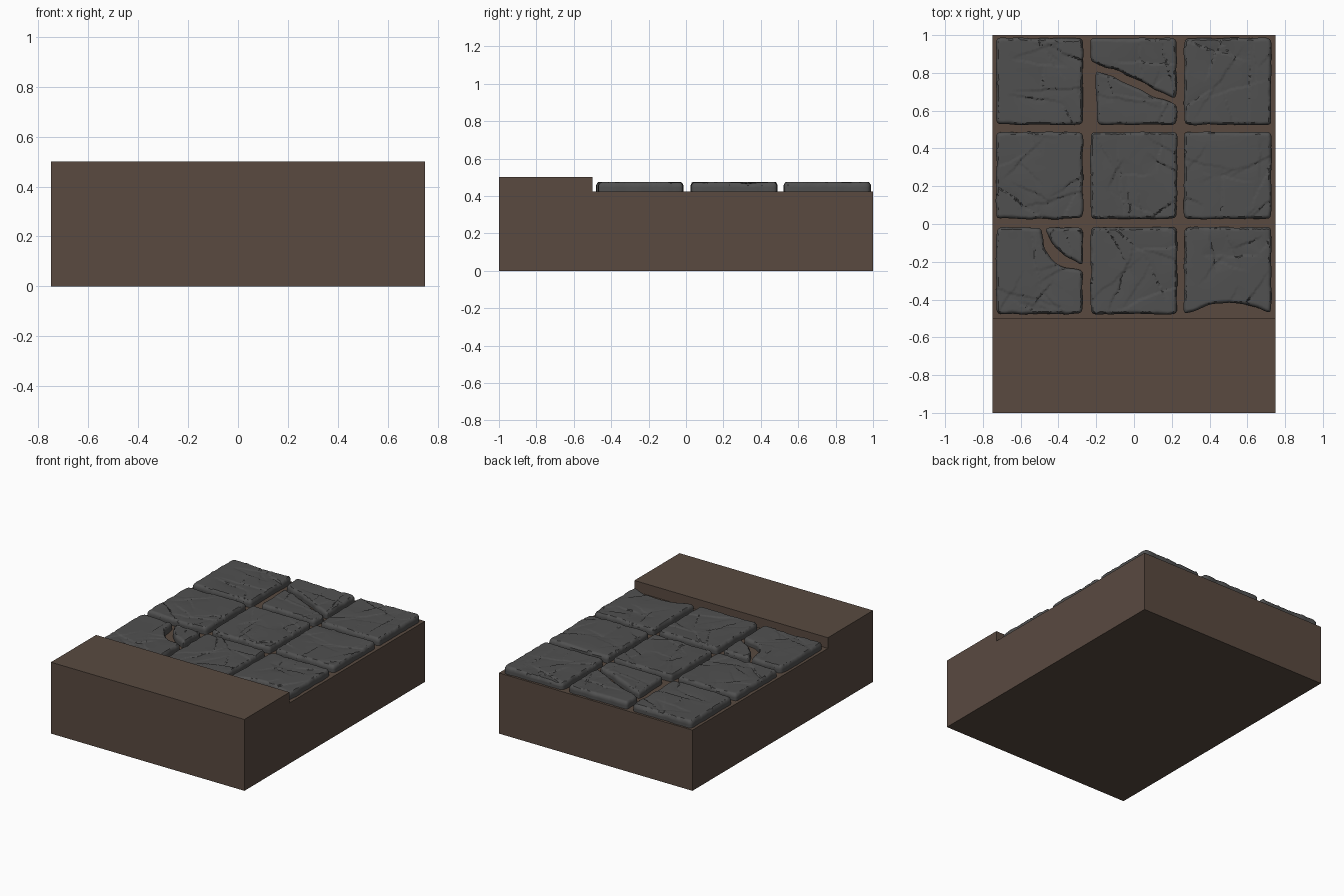
import bpy, bmesh, math, random
from mathutils import Vector, noise, kdtree
from mathutils.geometry import delaunay_2d_cdt

if "Cube" in bpy.data.objects:
    bpy.data.objects.remove(bpy.data.objects["Cube"])

random.seed(7)


def material(name, col):
    m = bpy.data.materials.new(name)
    m.diffuse_color = (*col, 1)
    m.use_nodes = True
    m.node_tree.nodes["Principled BSDF"].inputs["Base Color"].default_value = m.diffuse_color
    return m


EARTH = material("brown earth", (0.1, 0.068, 0.051))
STONE = material("grey stone", (0.08, 0.08, 0.08))
BED, TOP = 0.425, 0.476      # ground level and stone top level


def add_object(name, bm, mat):
    bmesh.ops.recalc_face_normals(bm, faces=bm.faces)
    me = bpy.data.meshes.new(name)
    bm.to_mesh(me)
    bm.free()
    me.materials.append(mat)
    ob = bpy.data.objects.new(name, me)
    bpy.context.collection.objects.link(ob)
    return ob


# base block: stepped side profile extruded across x
bm = bmesh.new()
profile = [(-1, 0), (1, 0), (1, BED), (-0.5, BED), (-0.5, 0.5), (-1, 0.5)]
face = bm.faces.new([bm.verts.new((-0.75, y, z)) for y, z in profile])
ext = bmesh.ops.extrude_face_region(bm, geom=[face])["geom"]
bmesh.ops.translate(bm, vec=(1.5, 0, 0),
                    verts=[g for g in ext if isinstance(g, bmesh.types.BMVert)])
add_object("base_block", bm, EARTH)


def outline(poly, step=0.009):
    """Resample the polygon, round its corners and make the edge wobble."""
    pts = [Vector(p) for p in poly]
    area = sum(a.x * b.y - b.x * a.y for a, b in zip(pts, pts[1:] + pts[:1]))
    if area < 0:
        pts.reverse()
    out = []
    for a, b in zip(pts, pts[1:] + pts[:1]):
        n = max(1, round((b - a).length / step))
        out += [a.lerp(b, i / n) for i in range(n)]
    for _ in range(8):
        n = len(out)
        out = [(out[i - 1] + out[i] * 2 + out[(i + 1) % n]) / 4 for i in range(n)]
    res = []
    for p in out:
        q = Vector((p.x * 14, p.y * 14, 3.1))
        res.append(p + Vector((noise.noise(q), noise.noise(q + Vector((9, 5, 2))))) * 0.006)
    return res


def creases(x0, x1, y0, y1):
    """Random chisel steps: point, normal, depth, fade width, half length."""
    out = []
    for _ in range(max(3, round((x1 - x0) * (y1 - y0) * 55))):
        a = random.uniform(0, 2 * math.pi)
        out.append((Vector((random.uniform(x0, x1), random.uniform(y0, y1))),
                    Vector((math.cos(a), math.sin(a))),
                    random.uniform(0.003, 0.007), random.uniform(0.03, 0.09),
                    random.uniform(0.08, 0.25)))
    return out


def stone(name, poly, grid=0.0075):
    rim = outline(poly)
    n = len(rim)
    tree = kdtree.KDTree(n)
    for i, p in enumerate(rim):
        tree.insert((p.x, p.y, 0), i)
    tree.balance()
    xs, ys = [p.x for p in rim], [p.y for p in rim]
    x0, x1, y0, y1 = min(xs), max(xs), min(ys), max(ys)
    cuts = creases(x0, x1, y0, y1)

    # fill the outline with a fine, slightly uneven grid
    pts = list(rim)
    for i in range(int((x1 - x0) / grid) + 1):
        for j in range(int((y1 - y0) / grid) + 1):
            p = Vector((x0 + (i + random.uniform(-.2, .2)) * grid,
                        y0 + (j + random.uniform(-.2, .2)) * grid))
            if tree.find((p.x, p.y, 0))[2] > 0.0065:
                pts.append(p)
    res = delaunay_2d_cdt(pts, [], [list(range(n))], 1, 1e-6)
    verts, faces = res[0], res[2]

    def height(p):
        d = tree.find((p.x, p.y, 0))[2]
        q = Vector((p.x, p.y, 0.4))
        w = 0.015 + 0.008 * noise.noise(q * 18)          # worn edge width
        drop = 0.016 * max(0, 1 - d / w) ** 2
        wob = 0.012 * noise.noise(q * 13)
        cut = 0
        for c, nrm, depth, width, half in cuts:
            r = p - c
            s = r.dot(nrm) + wob
            if s > 0:
                t = abs(r.x * nrm.y - r.y * nrm.x) / half
                cut += depth * math.exp(-s / width) * max(0, 1 - t * t)
        return TOP - drop - min(cut, 0.011) - 0.001 * (1 + noise.noise(q * 9))

    bm = bmesh.new()
    made = {}
    for f in faces:
        for i in f:
            if i not in made:
                p = verts[i]
                made[i] = bm.verts.new((p.x, p.y, height(p)))
        bm.faces.new([made[i] for i in f])
    # side walls and underside
    edges = [e for e in bm.edges if len(e.link_faces) == 1]
    for z in (0.445, 0.415):
        geom = bmesh.ops.extrude_edge_only(bm, edges=edges)["geom"]
        edges = [g for g in geom if isinstance(g, bmesh.types.BMEdge)]
        for v in {v for e in edges for v in e.verts}:
            v.co.z = z
    bmesh.ops.contextual_create(bm, geom=edges)
    ob = add_object(name, bm, STONE)
    bpy.ops.object.select_all(action='DESELECT')
    ob.select_set(True)
    bpy.context.view_layer.objects.active = ob
    bpy.ops.object.shade_smooth_by_angle(angle=math.radians(40))


# whole paving stones in a 3 x 3 layout, skipping the broken ones
columns = [(-0.73, -0.27), (-0.23, 0.228), (0.265, 0.727)]
rows = [(-0.477, -0.017), (0.027, 0.487), (0.525, 0.985)]
for c, (xa, xb) in enumerate(columns):
    for r, (ya, yb) in enumerate(rows):
        if (c, r) not in ((1, 2), (0, 0), (2, 0)):
            stone(f"paving_stone_{c}_{r}", [(xa, ya), (xb, ya), (xb, yb), (xa, yb)])

# stone split by a diagonal crack
stone("split_stone_upper", [(-0.232, 0.985), (0.226, 0.985), (0.226, 0.66), (0.17, 0.685),
                            (-0.06, 0.80), (-0.232, 0.86)])
stone("split_stone_lower", [(-0.205, 0.815), (-0.10, 0.775), (0.12, 0.67), (0.226, 0.635),
                            (0.226, 0.525), (-0.195, 0.525)])
# stone with a broken-off corner
stone("broken_stone_main", [(-0.73, -0.017), (-0.488, -0.017), (-0.475, -0.13), (-0.43, -0.195),
                            (-0.36, -0.235), (-0.272, -0.245), (-0.272, -0.477), (-0.73, -0.477)])
stone("broken_stone_corner", [(-0.472, -0.022), (-0.27, -0.017), (-0.27, -0.222), (-0.36, -0.175),
                              (-0.43, -0.11)])
# stone with a worn hollow along its front edge
stone("worn_stone", [(0.265, -0.017), (0.727, -0.017), (0.727, -0.475), (0.63, -0.435),
                     (0.52, -0.415), (0.43, -0.42), (0.35, -0.445), (0.265, -0.48)])
